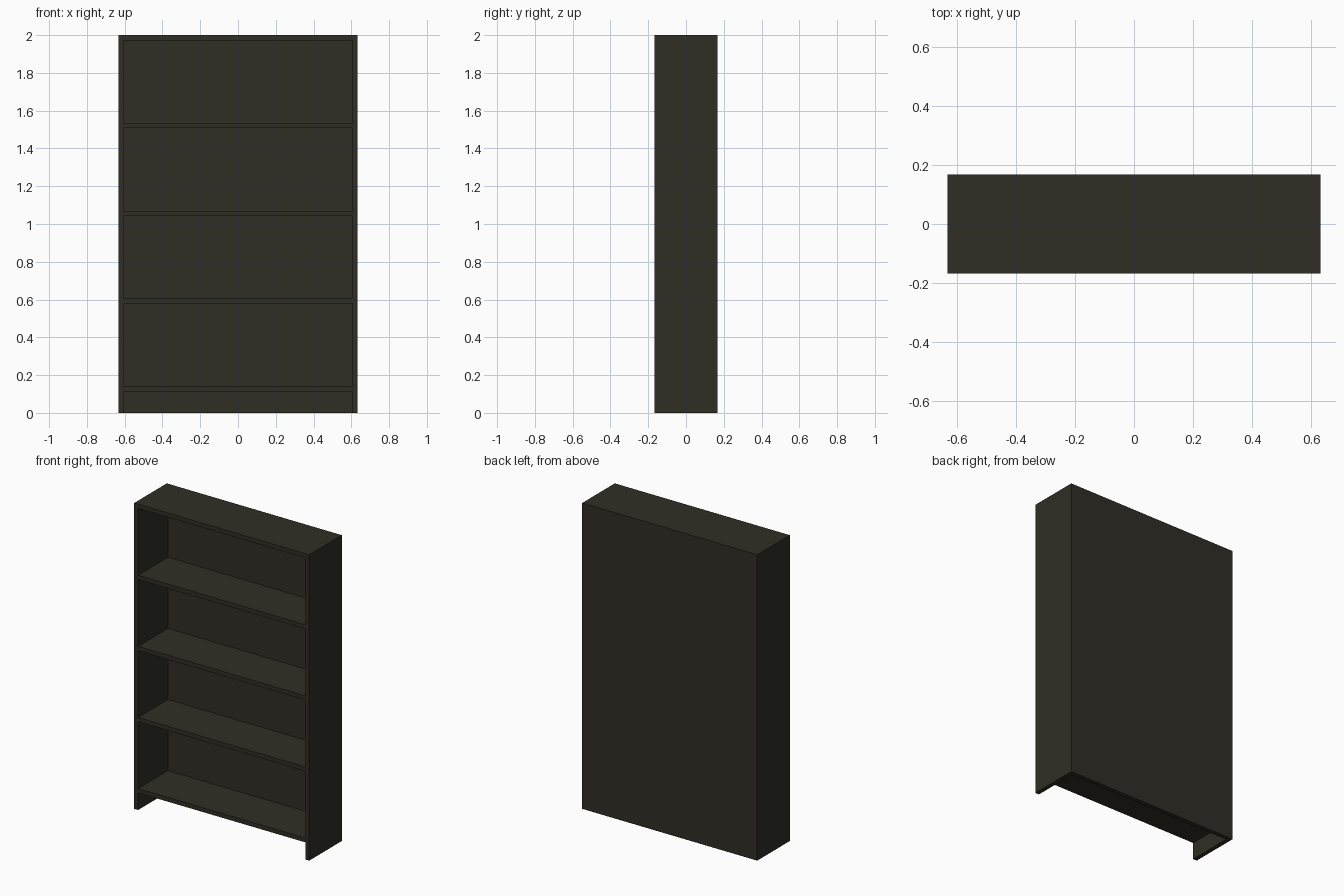
import bpy

if "Cube" in bpy.data.objects:
    bpy.data.objects.remove(bpy.data.objects["Cube"])

W, D, H = 0.633, 0.168, 2.0   # half width, half depth, height
T = 0.028                     # board thickness

wood = bpy.data.materials.new("dark brown wood")
wood.diffuse_color = (0.028, 0.027, 0.018, 1)
wood.use_nodes = True
wood.node_tree.nodes["Principled BSDF"].inputs["Base Color"].default_value = wood.diffuse_color


def board(name, x0, x1, y0, y1, z0, z1):
    bpy.ops.mesh.primitive_cube_add(
        size=1, location=((x0 + x1) / 2, (y0 + y1) / 2, (z0 + z1) / 2))
    ob = bpy.context.object
    ob.name = name
    ob.scale = (x1 - x0, y1 - y0, z1 - z0)
    bpy.ops.object.transform_apply(location=False, rotation=False, scale=True)
    ob.data.materials.append(wood)
    return ob


# Back panel, full height down to the floor
board("back_panel", -W, W, D - T, D, 0, H)

# Side panels
board("left_side", -W, -W + T, -D, D - T, 0, H)
board("right_side", W - T, W, -D, D - T, 0, H)

# Bottom shelf, three inner shelves and the top, evenly spaced
low, high = 0.126, H - T / 2
for i in range(5):
    z = low + (high - low) * i / 4
    name = "top_board" if i == 4 else f"shelf_{i + 1}"
    board(name, -W + T, W - T, -D, D - T, z - T / 2, z + T / 2)
